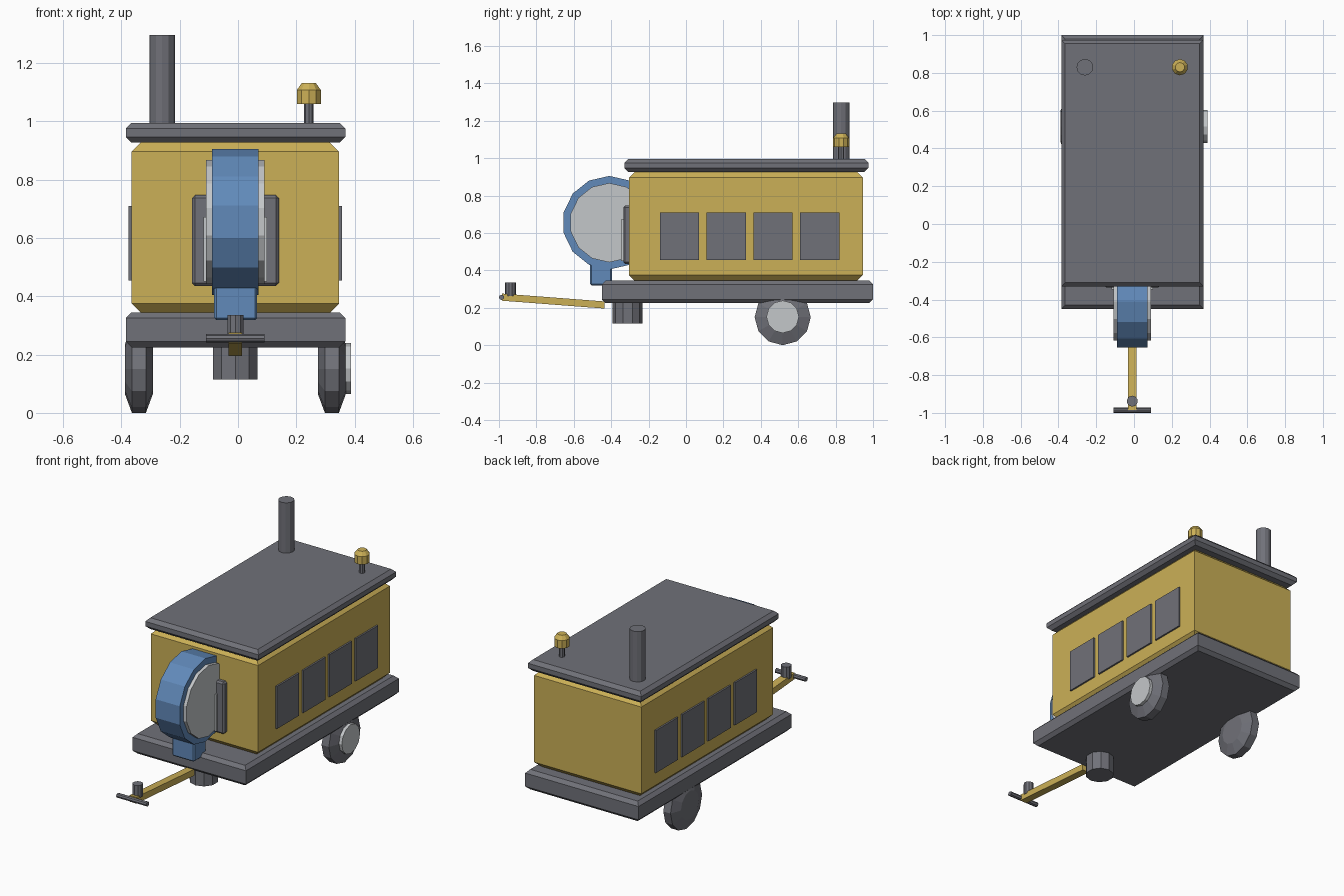
import bpy, bmesh, math
from mathutils import Matrix, Vector

if "Cube" in bpy.data.objects:
    bpy.data.objects.remove(bpy.data.objects["Cube"])

CX = -0.009  # centre line of the trailer


def material(name, rgb):
    m = bpy.data.materials.new(name)
    m.diffuse_color = (*rgb, 1)
    m.use_nodes = True
    m.node_tree.nodes["Principled BSDF"].inputs["Base Color"].default_value = m.diffuse_color
    return m


GREY = material("dark grey", (0.163, 0.166, 0.190))
YELLOW = material("ochre yellow", (0.60, 0.434, 0.095))
BLUE = material("steel blue", (0.119, 0.253, 0.491))
LIGHT = material("light grey", (0.55, 0.57, 0.586))


def finish(name, bm, mat):
    bmesh.ops.recalc_face_normals(bm, faces=bm.faces[:])
    me = bpy.data.meshes.new(name)
    bm.to_mesh(me)
    bm.free()
    me.materials.append(mat)
    ob = bpy.data.objects.new(name, me)
    bpy.context.collection.objects.link(ob)
    return ob


def loft(name, rings, mat):
    """Skin a list of equal-length point rings and cap both ends."""
    bm = bmesh.new()
    rows = [[bm.verts.new(p) for p in r] for r in rings]
    n = len(rows[0])
    for a, b in zip(rows, rows[1:]):
        for i in range(n):
            bm.faces.new((a[i], a[(i + 1) % n], b[(i + 1) % n], b[i]))
    bm.faces.new(rows[0])
    bm.faces.new(rows[-1])
    return finish(name, bm, mat)


def slab(name, x, y, z, c, mat):
    """Box whose top and bottom rims are chamfered by c."""
    rings = []
    for h, i in ((z[0], c), (z[0] + c, 0), (z[1] - c, 0), (z[1], c)):
        x0, x1, y0, y1 = x[0] + i, x[1] - i, y[0] + i, y[1] - i
        rings.append([(x0, y0, h), (x1, y0, h), (x1, y1, h), (x0, y1, h)])
    return loft(name, rings, mat)


def box(name, x, y, z, mat, bevel=0):
    bm = bmesh.new()
    size = (x[1] - x[0], y[1] - y[0], z[1] - z[0])
    mid = (sum(x) / 2, sum(y) / 2, sum(z) / 2)
    bmesh.ops.create_cube(bm, size=1, matrix=Matrix.Translation(mid) @ Matrix.Diagonal((*size, 1)))
    if bevel:
        bmesh.ops.bevel(bm, geom=bm.edges[:], offset=bevel, segments=1, affect='EDGES')
    return finish(name, bm, mat)


def turned(name, axis, centre, profile, sides, mat):
    """Faceted turned part: profile is (position along axis, radius)."""
    rings = []
    for t, r in profile:
        ring = []
        for k in range(sides):
            a = 2 * math.pi * k / sides
            s, c = r * math.sin(a), r * math.cos(a)
            off = (t, s, c) if axis == 'X' else (s, c, t)
            ring.append(Vector(centre) + Vector(off))
        rings.append(ring)
    return loft(name, rings, mat)


# Chassis, cabin and roof
slab("chassis_deck", (-0.385, 0.368), (-0.45, 1.0), (0.225, 0.345), 0.02, GREY)
slab("cabin_body", (-0.365, 0.347), (-0.305, 0.945), (0.343, 0.928), 0.032, YELLOW)
slab("roof", (-0.385, 0.368), (-0.33, 0.975), (0.927, 0.995), 0.02, GREY)

# Side panels
for side, x in (("left", (-0.375, -0.36)), ("right", (0.342, 0.357))):
    for i in range(4):
        y = -0.14 + 0.25 * i
        box(f"{side}_panel_{i + 1}", x, (y, y + 0.21), (0.455, 0.71), GREY)

# Exhaust and beacon
turned("exhaust_pipe", 'Z', (-0.26, 0.83, 0), [(0.98, 0.044), (1.297, 0.044)], 12, GREY)
turned("beacon_post", 'Z', (0.243, 0.83, 0), [(0.98, 0.016), (1.07, 0.016)], 8, GREY)
turned("beacon_lamp", 'Z', (0.243, 0.83, 0),
       [(1.06, 0.043), (1.108, 0.043), (1.132, 0.025)], 10, YELLOW)

# Front drum with end discs, outlet and mounting plates
DRUM = (CX, -0.41, 0.655)
turned("drum", 'X', DRUM, [(-0.08, 0.25), (0.08, 0.25)], 14, BLUE)
turned("drum_discs", 'X', DRUM, [(-0.10, 0.212), (0.10, 0.212)], 14, LIGHT)
box("drum_outlet", (-0.082, 0.066), (-0.512, -0.395), (0.318, 0.45), BLUE, 0.008)
box("mount_plate", (-0.158, 0.14), (-0.335, -0.295), (0.435, 0.747), GREY, 0.01)
box("mount_pad", (-0.118, 0.1), (-0.347, -0.32), (0.45, 0.672), LIGHT)

# Wheels with the hub cap on the right
WHEEL = [(-0.048, 0.085), (-0.024, 0.15), (0.024, 0.15), (0.048, 0.085)]
for side, x in (("left", -0.34), ("right", 0.322)):
    turned(f"{side}_wheel", 'X', (x, 0.517, 0.15), WHEEL, 12, GREY)
turned("hub_cap", 'X', (0.36, 0.517, 0.152), [(-0.01, 0.087), (0.028, 0.087)], 12, LIGHT)

# Turntable, drawbar and hitch
turned("turntable", 'Z', (CX, -0.312, 0), [(0.115, 0.08), (0.24, 0.08)], 10, GREY)
loft("drawbar", [[(CX - 0.023, y, z), (CX + 0.023, y, z),
                  (CX + 0.023, y, z + 0.038), (CX - 0.023, y, z + 0.038)]
                 for y, z in ((-0.985, 0.238), (-0.435, 0.196))], YELLOW)
turned("hitch_crossbar", 'X', (CX, -0.986, 0.256), [(-0.1, 0.014), (0.1, 0.014)], 8, GREY)
turned("hitch_pin", 'Z', (CX, -0.938, 0), [(0.262, 0.029), (0.335, 0.029)], 10, GREY)
